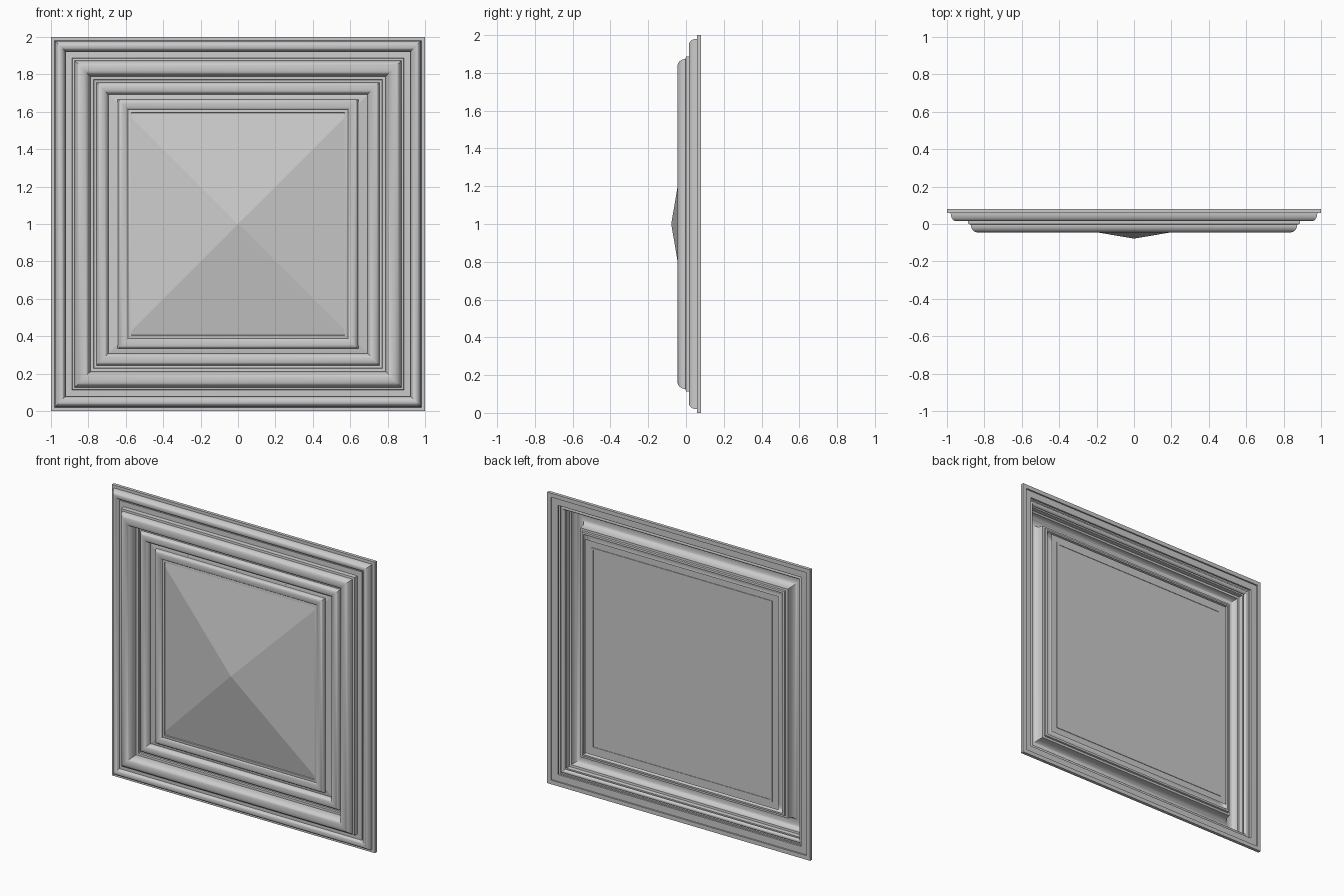
import bpy, bmesh, math

if "Cube" in bpy.data.objects:
    bpy.data.objects.remove(bpy.data.objects["Cube"])


def arc(cx, cy, rx, ry, a0, a1, n=7):
    """Elliptical arc in the moulding section: (distance from centre, depth)."""
    pts = []
    for i in range(n + 1):
        a = math.radians(a0 + (a1 - a0) * i / n)
        pts.append((cx + rx * math.cos(a), cy - ry * math.sin(a)))
    return pts


def make_object(name, bm):
    bmesh.ops.remove_doubles(bm, verts=bm.verts, dist=1e-5)
    bmesh.ops.recalc_face_normals(bm, faces=bm.faces)
    mesh = bpy.data.meshes.new(name)
    bm.to_mesh(mesh)
    bm.free()
    ob = bpy.data.objects.new(name, mesh)
    bpy.context.collection.objects.link(ob)
    return ob


def square_loop(bm, h, y, stretch=True):
    # the innermost member sits slightly taller than wide
    v = h + (0.025 * min(1, max(0, (0.68 - h) / 0.04)) if stretch else 0)
    return [bm.verts.new((sx * h, y, 1 + sz * v))
            for sx, sz in ((-1, -1), (1, -1), (1, 1), (-1, 1))]


def sweep_frame(name, profile):
    """Mitred square sweep of a section."""
    bm = bmesh.new()
    loops = [square_loop(bm, h, y) for h, y in profile]
    for a, b in zip(loops, loops[1:]):
        for i in range(4):
            j = (i + 1) % 4
            bm.faces.new((a[i], a[j], b[j], b[i]))
    ob = make_object(name, bm)
    bpy.ops.object.select_all(action='DESELECT')
    ob.select_set(True)
    bpy.context.view_layer.objects.active = ob
    bpy.ops.object.shade_smooth_by_angle(angle=math.radians(35))
    return ob


# Stepped frame moulding: back lip, flange, then four rolls towards the panel
profile = [(0.925, 0.056), (0.925, 0.07), (0.972, 0.07), (0.972, 0.08),
           (1.0, 0.08), (1.0, 0.058), (0.98, 0.058)]
profile += arc(0.952, 0.058, 0.028, 0.042, 0, 90)        # outer roll
profile += arc(0.952, 0.052, 0.029, 0.036, 90, 180)
profile += arc(0.906, 0.030, 0.016, 0.024, 200, 360, 8)  # cove
profile += [(0.888, 0.028), (0.886, 0.0), (0.873, -0.003)]
profile += arc(0.835, -0.005, 0.038, 0.04, 0, 90)        # main roll
profile += arc(0.828, 0.004, 0.038, 0.049, 90, 180)
profile += [(0.788, 0.02), (0.773, 0.021), (0.770, 0.032), (0.757, 0.034)]
profile += arc(0.728, 0.028, 0.028, 0.024, 0, 90, 6)     # third roll
profile += arc(0.725, 0.038, 0.033, 0.034, 90, 180)
profile += [(0.690, 0.049), (0.672, 0.049), (0.670, 0.036),
            (0.656, 0.035), (0.643, 0.032)]
profile += arc(0.619, 0.026, 0.023, 0.024, 0, 90, 6)     # inner roll
profile += arc(0.617, 0.016, 0.030, 0.014, 90, 180, 5)
profile += [(0.585, 0.015), (0.570, 0.015), (0.568, 0.022)]
sweep_frame("frame_moulding", profile)

# Raised pyramid panel with flat back, its edges tucked under the moulding
bm = bmesh.new()
base = square_loop(bm, 0.735, 0.046, False)
apex = bm.verts.new((0, -0.078, 1))
for i in range(4):
    bm.faces.new((base[i], base[(i + 1) % 4], apex))
bm.faces.new(base[::-1])
make_object("pyramid_panel", bm)
